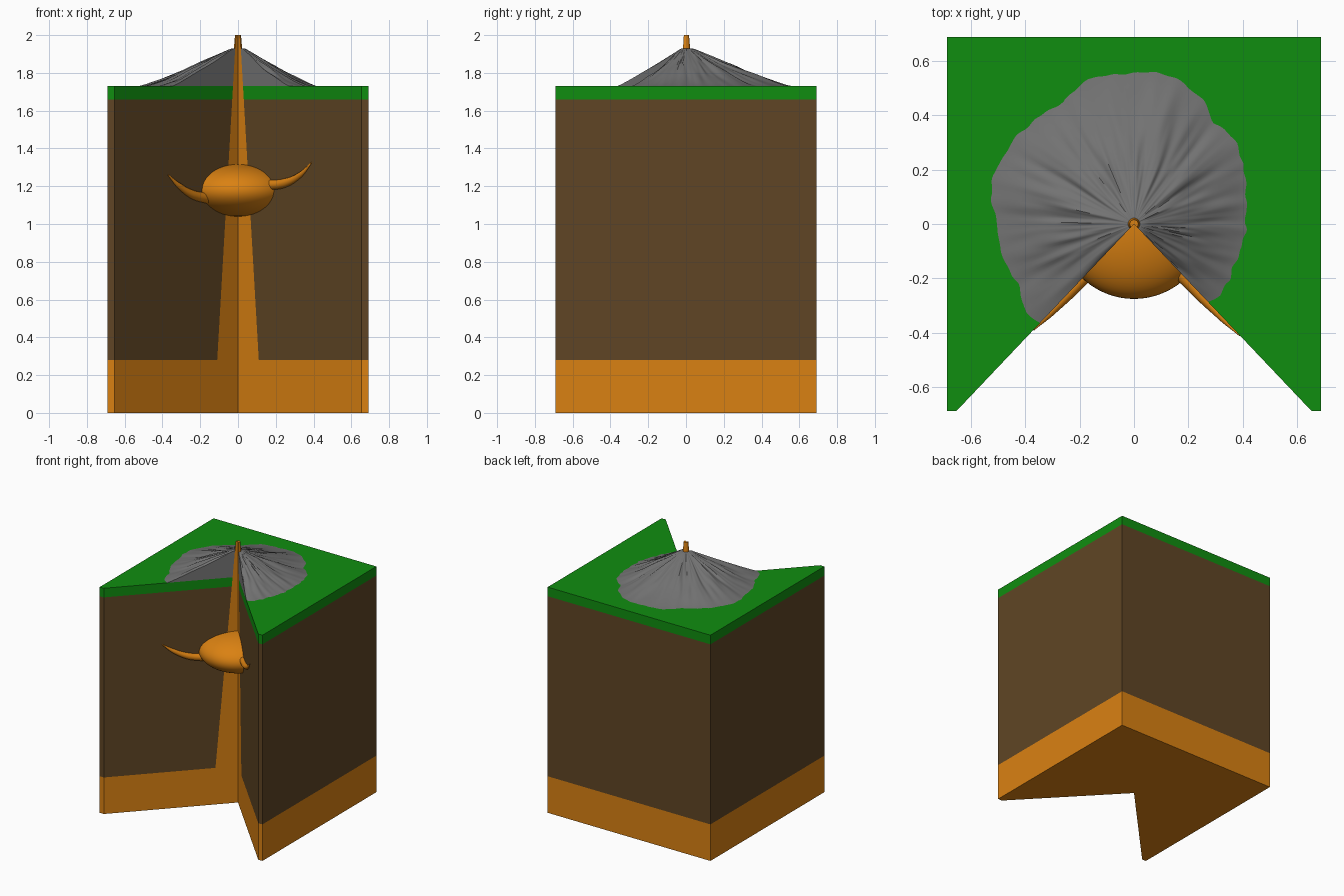
import bpy, bmesh, math
from mathutils import Vector, noise

if "Cube" in bpy.data.objects:
    bpy.data.objects.remove(bpy.data.objects["Cube"])

H = 0.69                                    # half width of the block
WALL = math.atan2(-0.69, 0.655)             # direction of the right cut wall
A0, A1 = WALL, math.pi - WALL               # solid sector, going round the back
SOIL, TURF, TOP, CRATER = 0.28, 1.66, 1.73, 1.93


def material(name, rgb):
    m = bpy.data.materials.new(name)
    m.diffuse_color = (*rgb, 1)
    m.use_nodes = True
    m.node_tree.nodes["Principled BSDF"].inputs["Base Color"].default_value = m.diffuse_color
    return m


MAGMA = material("orange magma", (0.70, 0.22, 0.006))
EARTH = material("brown earth", (0.115, 0.060, 0.018))
GRASS = material("green grass", (0.005, 0.27, 0.005))
ROCK = material("grey rock", (0.17, 0.17, 0.17))


def finish(bm, name, mat, smooth=None):
    bmesh.ops.remove_doubles(bm, verts=bm.verts, dist=1e-5)
    bmesh.ops.recalc_face_normals(bm, faces=bm.faces)
    me = bpy.data.meshes.new(name)
    bm.to_mesh(me)
    bm.free()
    return add(me, name, mat, smooth)


def add(me, name, mat, smooth=None):
    me.materials.clear()
    me.materials.append(mat)
    ob = bpy.data.objects.new(name, me)
    bpy.context.collection.objects.link(ob)
    if smooth:
        bpy.ops.object.select_all(action='DESELECT')
        ob.select_set(True)
        bpy.context.view_layer.objects.active = ob
        bpy.ops.object.shade_smooth_by_angle(angle=math.radians(smooth))
    return ob


def pipe_radius(z):
    return (0.11 - 0.0576 * (z - SOIL)) / math.cos(WALL)


def polar(r, a, z):
    return (r * math.cos(a), r * math.sin(a), z)


def layer(name, z0, z1, mat, pipe=True):
    """Block layer with the wedge cut out and a hole for the pipe."""
    bm = bmesh.new()
    rings = []
    for z in (z0, z1):
        pts = [(0.655, -H, z), (H, -H, z), (H, H, z), (-H, H, z), (-H, -H, z), (-0.655, -H, z)]
        if pipe:
            pts += [polar(pipe_radius(z), A1 + (A0 - A1) * i / 32, z) for i in range(33)]
        else:
            pts.append((0, 0, z))
        rings.append([bm.verts.new(p) for p in pts])
    lo, hi = rings
    n = len(lo)
    for i in range(n):
        j = (i + 1) % n
        bm.faces.new((lo[i], lo[j], hi[j], hi[i]))
    bm.faces.new(lo[::-1])
    bm.faces.new(hi)
    finish(bm, name, mat)


def sector(name, profile, a0, a1, steps, mat, smooth):
    """Revolve a (radius, z) profile through part of a turn and close both ends."""
    bm = bmesh.new()
    rows = [[bm.verts.new(polar(r, a0 + (a1 - a0) * i / steps, z)) for r, z in profile]
            for i in range(steps + 1)]
    for a, b in zip(rows, rows[1:]):
        for k in range(len(profile) - 1):
            bm.faces.new((a[k], b[k], b[k + 1], a[k + 1]))
    for row in (rows[0], rows[-1]):
        bm.faces.new(row)
    return finish(bm, name, mat, smooth)


# Block layers
layer("magma_base", 0, SOIL, MAGMA, pipe=False)
layer("earth_layer", SOIL, TURF, EARTH)
layer("grass_layer", TURF, TOP, GRASS)

# Tapering vent pipe
sector("vent_pipe", [(0, SOIL), (pipe_radius(SOIL), SOIL), (pipe_radius(2), 2), (0, 2)],
       A0, A1, 32, MAGMA, 40)

# Magma chamber bulging out of the cut
chamber = [(0.276 * math.sin(math.pi * i / 32), 1.178 - 0.138 * math.cos(math.pi * i / 32))
           for i in range(33)]
sector("magma_chamber", chamber, -math.pi - WALL - 0.01, WALL + 0.01, 32, MAGMA, 40)


# Side veins lying along the cut walls: (x, z, radius)
def vein(name, pts):
    cu = bpy.data.curves.new(name + "_path", 'CURVE')
    cu.dimensions = '3D'
    cu.bevel_depth = 1
    cu.bevel_resolution = 5
    cu.use_fill_caps = True
    sp = cu.splines.new('BEZIER')
    sp.resolution_u = 10
    sp.bezier_points.add(len(pts) - 1)
    for p, (x, z, r) in zip(sp.bezier_points, pts):
        p.co = (x, -abs(x) * 0.69 / 0.655, z)
        p.radius = r
        p.handle_left_type = p.handle_right_type = 'AUTO'
    ob = bpy.data.objects.new(name + "_path", cu)
    bpy.context.collection.objects.link(ob)
    me = bpy.data.meshes.new_from_object(ob.evaluated_get(bpy.context.evaluated_depsgraph_get()))
    bpy.data.objects.remove(ob)
    add(me, name, MAGMA, 50)


vein("left_vein", [(-0.16, 1.135, 0.028), (-0.24, 1.155, 0.024), (-0.31, 1.20, 0.016), (-0.37, 1.26, 0.003)])
vein("right_vein", [(0.16, 1.205, 0.028), (0.25, 1.217, 0.024), (0.33, 1.26, 0.015), (0.39, 1.325, 0.003)])

# Mountain: foot outline as (angle, radius), with gullies running downhill
FOOT = [(-47, .40), (-40, .41), (-25, .40), (0, .41), (10, .42), (26, .45), (38, .48), (52, .48),
        (66, .54), (82, .565), (95, .555), (108, .56), (120, .52), (138, .53), (150, .54),
        (163, .55), (180, .505), (192, .50), (207, .48), (220, .51), (227, .50)]


def foot(a):
    d = math.degrees(a)
    for (d0, r0), (d1, r1) in zip(FOOT, FOOT[1:]):
        if d <= d1:
            break
    return r0 + (r1 - r0) * (d - d0) / (d1 - d0) + 0.012 * noise.noise(Vector(polar(9, a, 0)))


bm = bmesh.new()
STEPS, RINGS, R0 = 200, 24, pipe_radius(CRATER)
rows = []
for i in range(STEPS + 1):
    a = A0 + (A1 - A0) * i / STEPS
    row = []
    for k in range(RINGS + 1):
        t = k / RINGS
        r = R0 + (foot(a) - R0) * t
        s = max(0, (r - 0.035) / (foot(a) - 0.035))
        z = TOP + (CRATER - TOP) * (1 - s) ** 1.18
        gully = noise.noise(Vector(polar(5, a, 2 * t))) + 0.5 * noise.noise(Vector(polar(14, a, 3 * t)))
        z += 0.014 * gully * math.sin(math.pi * t)
        row.append(bm.verts.new(polar(r, a, max(z, TOP))))
    rows.append(row)
for a, b in zip(rows, rows[1:]):
    for k in range(RINGS):
        bm.faces.new((a[k], b[k], b[k + 1], a[k + 1]))
for row, a in ((rows[0], A0), (rows[-1], A1)):      # flat faces on the cut
    bm.faces.new([bm.verts.new(polar(pipe_radius(TOP), a, TOP))] + row)
finish(bm, "mountain", ROCK, 35)
